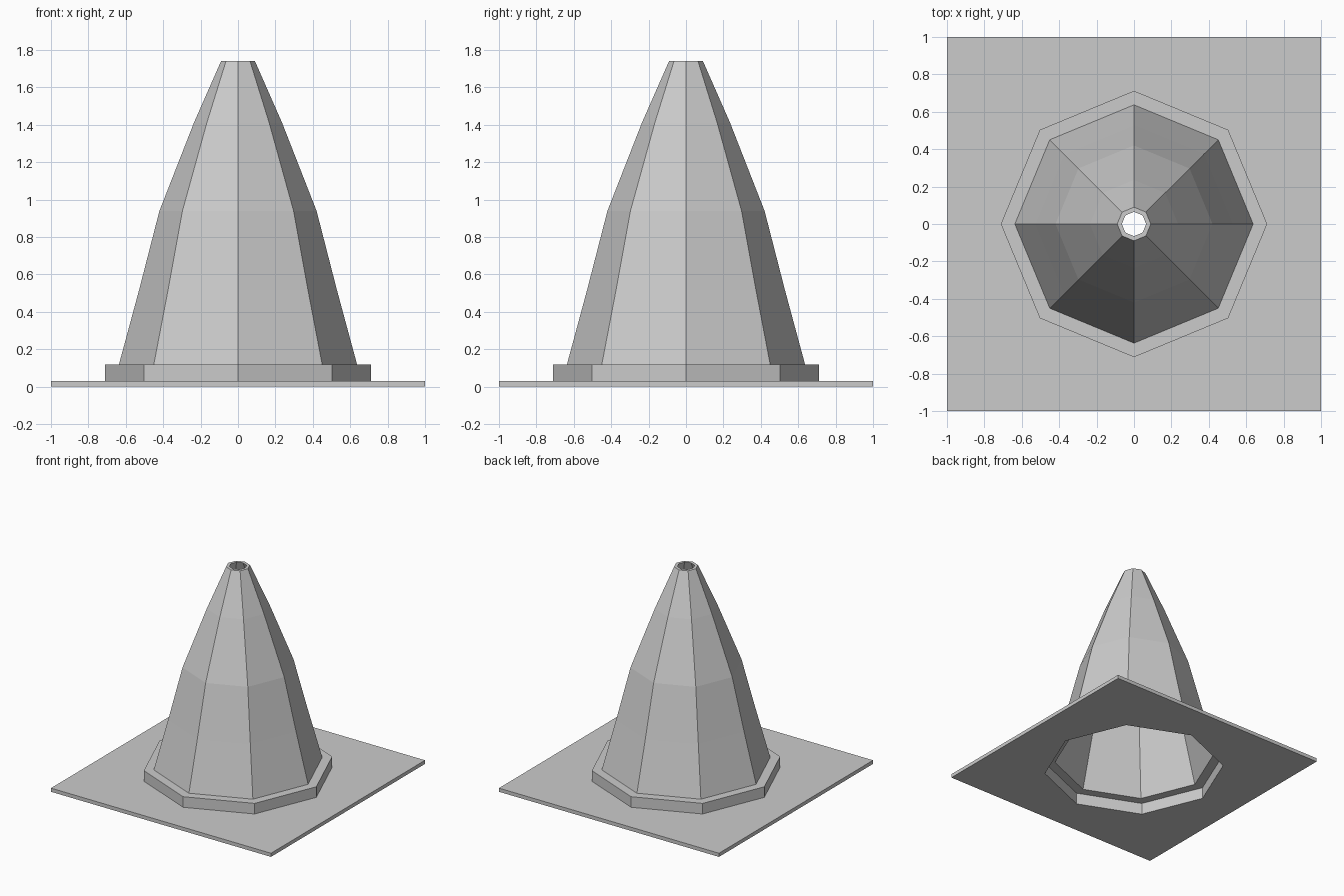
import bpy, bmesh
from math import cos, sin, pi

if "Cube" in bpy.data.objects:
    bpy.data.objects.remove(bpy.data.objects["Cube"])

SIDES = 8


def ring(bm, r, z, square=False):
    """Eight points on an octagon, or on a square of half-width r."""
    verts = []
    for i in range(SIDES):
        a = 2 * pi * i / SIDES
        c, s = cos(a), sin(a)
        k = r / max(abs(c), abs(s)) if square else r
        verts.append(bm.verts.new((k * c, k * s, z)))
    return verts


def loft(name, profile):
    """Closed ring-shaped solid lofted through (radius, height, is_square) rings."""
    bm = bmesh.new()
    rings = [ring(bm, *p) for p in profile]
    for a, b in zip(rings, rings[1:] + rings[:1]):
        for i in range(SIDES):
            j = (i + 1) % SIDES
            bm.faces.new((a[i], a[j], b[j], b[i]))
    bmesh.ops.recalc_face_normals(bm, faces=bm.faces)
    mesh = bpy.data.meshes.new(name)
    bm.to_mesh(mesh)
    bm.free()
    obj = bpy.data.objects.new(name, mesh)
    bpy.context.collection.objects.link(obj)
    return obj


# Hollow cone with square foot: outside from bottom to top, then back down inside
outer = [(1.0, 0.0, True), (1.0, 0.03, True),        # square base plate
         (0.712, 0.03), (0.712, 0.117),              # octagonal collar
         (0.637, 0.117), (0.528, 0.52), (0.42, 0.94),
         (0.236, 1.41), (0.09, 1.742)]               # tapering body
inner = [(0.065, 1.742), (0.212, 1.40), (0.395, 0.935),
         (0.503, 0.515), (0.612, 0.095),             # inside of body
         (0.69, 0.095), (0.69, 0.0)]                 # inside of collar
loft("traffic_cone", outer + inner)
